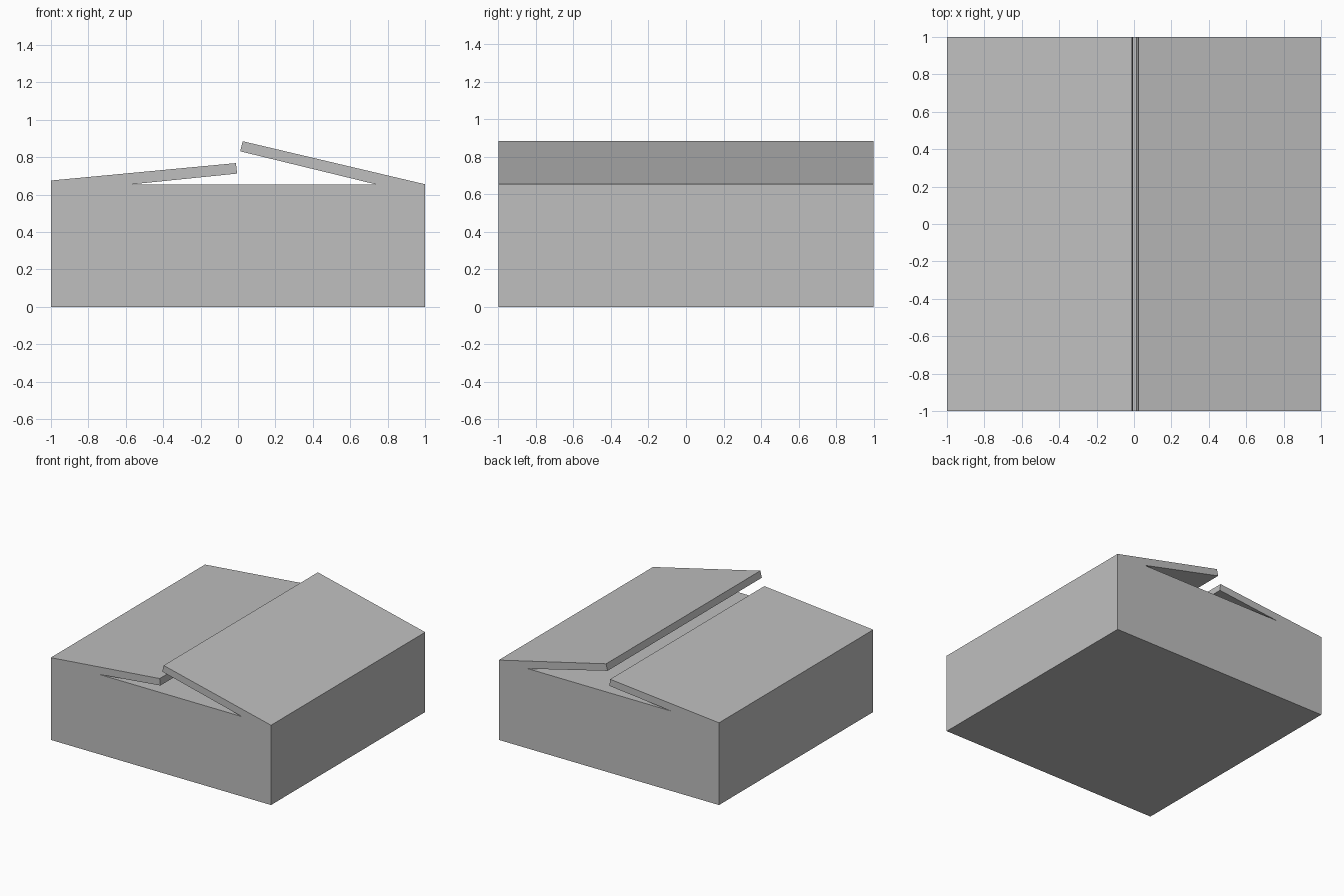
import bpy
import bmesh

cube = bpy.data.objects.get("Cube")
if cube:
    bpy.data.objects.remove(cube, do_unlink=True)

HALF = 1.0      # half the width and depth of the box
RIM = 0.655     # height of the box body

# One plain grey for everything
grey = bpy.data.materials.new("light grey")
grey.use_nodes = True
colour = (0.52, 0.52, 0.52, 1)
grey.diffuse_color = colour
grey.node_tree.nodes["Principled BSDF"].inputs["Base Color"].default_value = colour


def prism(name, profile):
    """Extrude an x-z outline through the whole depth of the box."""
    bm = bmesh.new()
    face = bm.faces.new([bm.verts.new((x, -HALF, z)) for x, z in profile])
    ext = bmesh.ops.extrude_face_region(bm, geom=[face])
    moved = [v for v in ext["geom"] if isinstance(v, bmesh.types.BMVert)]
    bmesh.ops.translate(bm, verts=moved, vec=(0, 2 * HALF, 0))
    bmesh.ops.recalc_face_normals(bm, faces=bm.faces)
    mesh = bpy.data.meshes.new(name)
    bm.to_mesh(mesh)
    bm.free()
    mesh.materials.append(grey)
    obj = bpy.data.objects.new(name, mesh)
    bpy.context.collection.objects.link(obj)
    return obj


# Closed box body
prism("box_body", [(-HALF, 0), (HALF, 0), (HALF, RIM), (-HALF, RIM)])

# Lid flaps, each rising from its outer edge towards the middle
prism("left_flap", [(HALF, RIM), (0.025, 0.885), (0.012, 0.831), (0.735, RIM)])
prism("right_flap", [(-HALF, RIM), (-0.565, RIM), (-0.005, 0.712),
                     (-0.011, 0.768), (-HALF, 0.675)])
